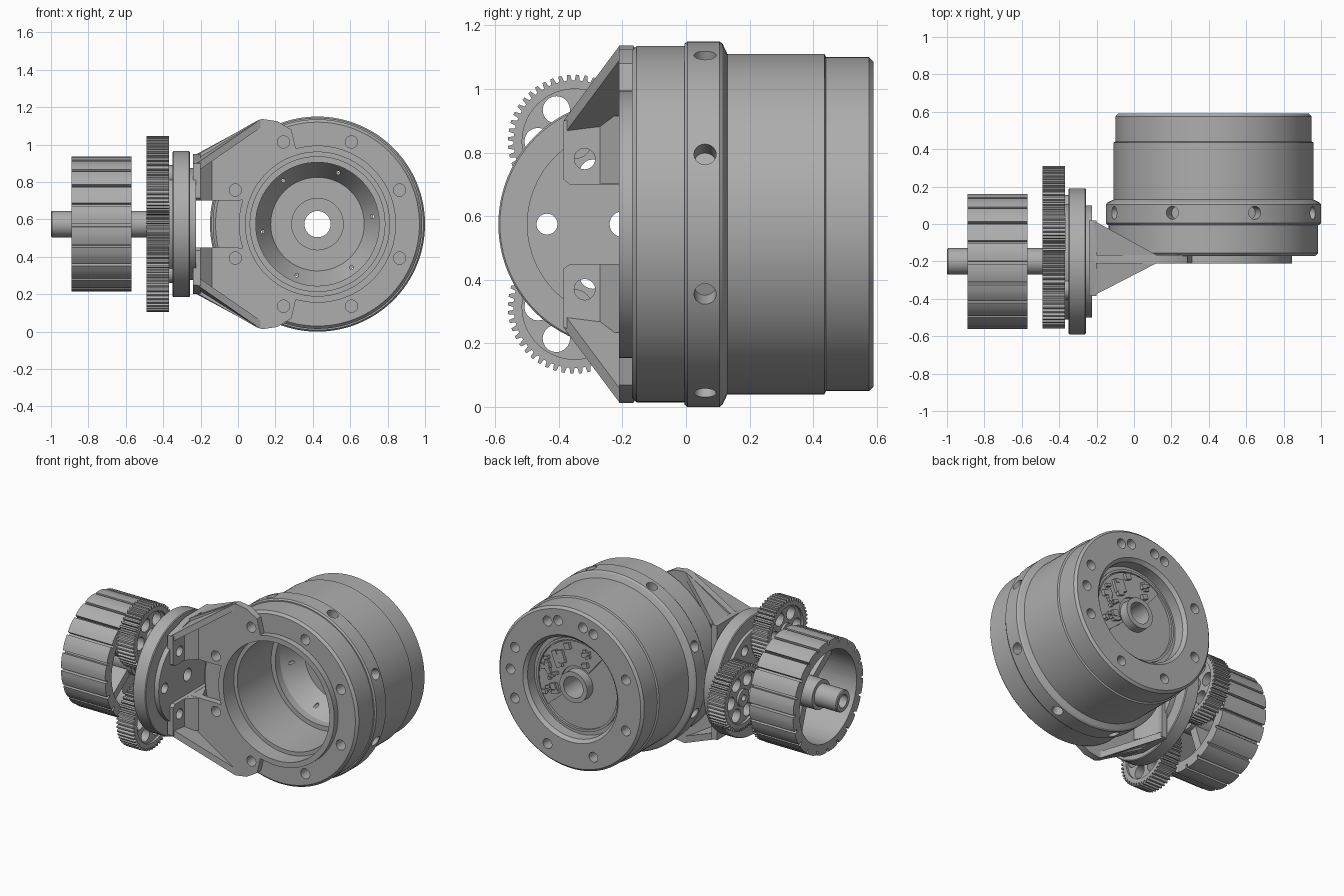
import bpy, bmesh, random
from math import sin, cos, pi, radians
from mathutils import Matrix, Vector

if "Cube" in bpy.data.objects:
    bpy.data.objects.remove(bpy.data.objects["Cube"])

CX, CY, CZ = 0.425, -0.20, 0.575   # housing axis x, drive axis y, common height

grey = bpy.data.materials.new("metal_grey")
grey.use_nodes = True
grey.diffuse_color = (0.42, 0.42, 0.42, 1)
grey.node_tree.nodes["Principled BSDF"].inputs["Base Color"].default_value = (0.42, 0.42, 0.42, 1)


def place(axis, a, u, v):
    """Point at distance a along the drive axis (X) or housing axis (Y)."""
    return (a, CY + u, CZ + v) if axis == "X" else (CX + u, a, CZ + v)


def finish(name, bm):
    bmesh.ops.recalc_face_normals(bm, faces=bm.faces)
    mesh = bpy.data.meshes.new(name)
    bm.to_mesh(mesh)
    bm.free()
    obj = bpy.data.objects.new(name, mesh)
    mesh.materials.append(grey)
    bpy.context.collection.objects.link(obj)
    return obj


def bridge(bm, loops, closed):
    rows = [[bm.verts.new(p) for p in loop] for loop in loops]
    n = len(rows[0])
    for i in range(len(rows) if closed else len(rows) - 1):
        r, s = rows[i], rows[(i + 1) % len(rows)]
        for j in range(n):
            k = (j + 1) % n
            bm.faces.new((r[j], r[k], s[k], s[j]))
    return rows


def lathe(name, profile, axis, steps=96, u0=0, v0=0):
    bm = bmesh.new()
    angles = [2 * pi * i / steps for i in range(steps)]
    bridge(bm, [[place(axis, a, u0 + r * cos(t), v0 + r * sin(t)) for t in angles]
                for a, r in profile], True)
    return finish(name, bm)


def prism(name, low, high):
    """Solid between two matching loops of points."""
    bm = bmesh.new()
    rows = bridge(bm, [low, high], False)
    bm.faces.new(rows[0])
    bm.faces.new(rows[1])
    return finish(name, bm)


def toothed(name, n, tooth, inner, a0, a1, u0=0, v0=0):
    """Ring on the drive axis whose outline repeats a tooth profile."""
    pts = [((i + f) * 2 * pi / n, r) for i in range(n) for f, r in tooth]
    out = [(u0 + r * cos(t), v0 + r * sin(t)) for t, r in pts]
    inn = [(u0 + inner * cos(t), v0 + inner * sin(t)) for t, r in pts]
    bm = bmesh.new()
    bridge(bm, [[place("X", a, *p) for p in loop] for a, loop in
                ((a0, out), (a1, out), (a1, inn), (a0, inn))], True)
    return finish(name, bm)


def rods(ends, radius):
    """Hidden cutter made of round rods, each given by its two ends."""
    bm = bmesh.new()
    for p, q in ends:
        p, q = Vector(p), Vector(q)
        turn = (q - p).to_track_quat("Z", "Y").to_matrix().to_4x4()
        bmesh.ops.create_cone(bm, cap_ends=True, segments=20, radius1=radius, radius2=radius,
                              depth=(q - p).length, matrix=Matrix.Translation((p + q) / 2) @ turn)
    cutter = finish("hole_cutter", bm)
    cutter.hide_render = True
    return cutter


def drill(objs, ends, radius):
    cutter = rods(ends, radius)
    for obj in objs:
        mod = obj.modifiers.new("holes", "BOOLEAN")
        mod.operation, mod.solver, mod.object = "DIFFERENCE", "EXACT", cutter
        bpy.context.view_layer.objects.active = obj
        bpy.ops.object.modifier_apply(modifier=mod.name)
    bpy.data.objects.remove(cutter)


def circle(axis, a0, a1, radius, degrees, u0=0, v0=0):
    return [[place(axis, a, u0 + radius * cos(radians(d)), v0 + radius * sin(radians(d)))
             for a in (a0, a1)] for d in degrees]


# Motor housing: hollow turned body with collar, band and rear recess
housing = lathe("housing", [
    (-.21, .385), (-.21, .42), (-.17, .42), (-.17, .545), (-.155, .56), (-.005, .56),
    (-.005, .567), (.005, .575), (.105, .575), (.115, .567), (.13, .535), (.435, .535),
    (.44, .525), (.575, .525), (.59, .51), (.59, .345), (.57, .325), (.5, .325), (.5, .1),
    (.56, .1), (.56, .07), (.4, .07), (.4, .14), (.44, .14), (.44, .25), (.3, .33),
    (.25, .33), (.25, .36), (-.1, .36), (-.1, .385)], "Y", 128)
eighths = [22.5 + 45 * i for i in range(8)]
front_holes = circle("Y", -.3, -.09, .475, eighths)
drill([housing], front_holes, .033)
drill([housing], circle("Y", .52, .65, .435, eighths + [78, 102, 2]), .032)
drill([housing], circle("Y", .2, .7, .295, [8 + 60 * i for i in range(6)]), .01)
band_holes = [[place("Y", .06, r * cos(radians(d)), r * sin(radians(d))) for r in (.5, .65)]
              for d in eighths]
drill([housing], band_holes, .035)

# Circuit board in the rear recess, with small components
arc = [radians(-40 + 10 * i) for i in range(18)]
sector = [(r * cos(t), r * sin(t)) for r, ts in ((.28, arc), (.12, arc[::-1])) for t in ts]
prism("circuit_board", [place("Y", .495, *p) for p in sector],
      [place("Y", .515, *p) for p in sector])
random.seed(4)
bm = bmesh.new()
for i in range(34):
    t, r = radians(random.uniform(-30, 120)), random.uniform(.15, .26)
    size = Vector((random.uniform(.012, .04), random.uniform(.02, .04), random.uniform(.012, .04)))
    if i == 0:
        t, r, size = radians(50), .2, Vector((.08, .03, .08))
    spot = Matrix.Translation(place("Y", .518, r * cos(t), r * sin(t)))
    bmesh.ops.create_cube(bm, size=1, matrix=spot @ Matrix.Rotation(radians(20), 4, "Y")
                          @ Matrix.Diagonal(size).to_4x4())
finish("board_components", bm)
lathe("recess_ring", [(.495, .285), (.495, .3), (.515, .3), (.515, .285)], "Y")

# Mounting disc on the drive axis
disc = lathe("mount_disc", [
    (-.37, .04), (-.37, .31), (-.35, .31), (-.35, .385), (-.345, .39), (-.262, .39),
    (-.257, .385), (-.257, .3), (-.225, .3), (-.225, .04)], "X")
sixths = [60 * i for i in range(6)]
disc_holes = circle("X", -.4, -.1, .237, sixths)
drill([disc], disc_holes, .033)

# Bracket: mirrored wings joining the disc to the housing
for side, s in (("upper", 1), ("lower", -1)):
    collar = [(CX + .418 * cos(radians(d)), .418 * sin(radians(d))) for d in range(106, 163, 7)]
    outline = [(-.21, .125), (-.21, .375), (.1, .552), (.13, .562), (.21, .55), (.285, .505)]
    outline += collar + [(-.01, .125)]
    plate = prism(side + "_wing_plate", [(x, -.21, CZ + s * v) for x, v in outline],
                  [(x, -.165, CZ + s * v) for x, v in outline])
    drill([plate], front_holes, .033)

    # sloping outer web
    web = [(-.22, .02, .375), (-.22, -.385, .325), (.12, -.21, .56), (.12, -.165, .56)]
    prism(side + "_wing_web", [(x, y, CZ + s * v) for x, y, v in web],
          [(x, y, CZ + s * (v - .045)) for x, y, v in web])

    # foot bolted to the disc, and the thickened root between foot and plate
    foot = [(-.185, .14), (-.165, .125), (.22, .125), (.22, .375), (0, .375), (-.185, .325)]
    pad = prism(side + "_foot", [place("X", -.24, u, s * v) for u, v in foot],
                [place("X", -.2, u, s * v) for u, v in foot])
    drill([pad], disc_holes, .033)
    root = [(-.21, -.28), (-.18, -.25), (-.14, -.21), (-.14, -.165), (-.17, -.1), (-.21, .015)]
    prism(side + "_wing_root", [(x, y, CZ + s * .126) for x, y in root],
          [(x, y, CZ + s * .34) for x, y in root])

# Planet gears around a central pinion
GEAR_TOOTH = lambda root, tip: [(0, root), (.35, root), (.5, tip), (.85, tip)]
for i in range(3):
    t = radians(120 * i)
    u, v = .3 * cos(t), .3 * sin(t)
    toothed(f"planet_gear_{i + 1}", 48, GEAR_TOOTH(.192, .21), .165, -.49, -.37, u, v)
    web = lathe(f"planet_web_{i + 1}", [(-.475, .03), (-.475, .168), (-.385, .168), (-.385, .03)],
                "X", 48, u, v)
    drill([web], circle("X", -.6, -.3, .115, [120 * i + d for d in sixths], u, v), .043)
    lathe(f"planet_hub_{i + 1}", [(-.49, .02), (-.49, .055), (-.34, .055), (-.34, .02)],
          "X", 32, u, v)
toothed("pinion", 20, GEAR_TOOTH(.078, .096), .05, -.49, -.37)

# Hollow drive shaft
lathe("shaft", [(-1, .042), (-1, .066), (-.995, .071), (-.37, .071), (-.37, .042)], "X", 48)

# Grooved drum with spokes
drum_tooth = [(0, .335), (.12, .335), (.13, .36), (.42, .363), (.71, .363), (.99, .36)]
toothed("drum", 20, drum_tooth, .295, -.89, -.57)
lathe("drum_hub", [(-.84, .06), (-.84, .095), (-.57, .095), (-.57, .06)], "X", 48)
for i in range(5):
    t = radians(72 * i)
    out, across = Vector((cos(t), sin(t))), Vector((-sin(t), cos(t)))
    bar = [out * r + across * w for r, w in ((.08, -.025), (.31, -.025), (.31, .025), (.08, .025))]
    prism(f"drum_spoke_{i + 1}", [place("X", -.74, *p) for p in bar],
          [place("X", -.6, *p) for p in bar])

# Smooth the round surfaces while keeping edges crisp
bpy.ops.object.select_all(action="DESELECT")
for obj in bpy.context.collection.objects:
    if obj.type == "MESH" and grey.name in obj.data.materials:
        obj.select_set(True)
        bpy.context.view_layer.objects.active = obj
bpy.ops.object.shade_smooth_by_angle(angle=radians(25))
